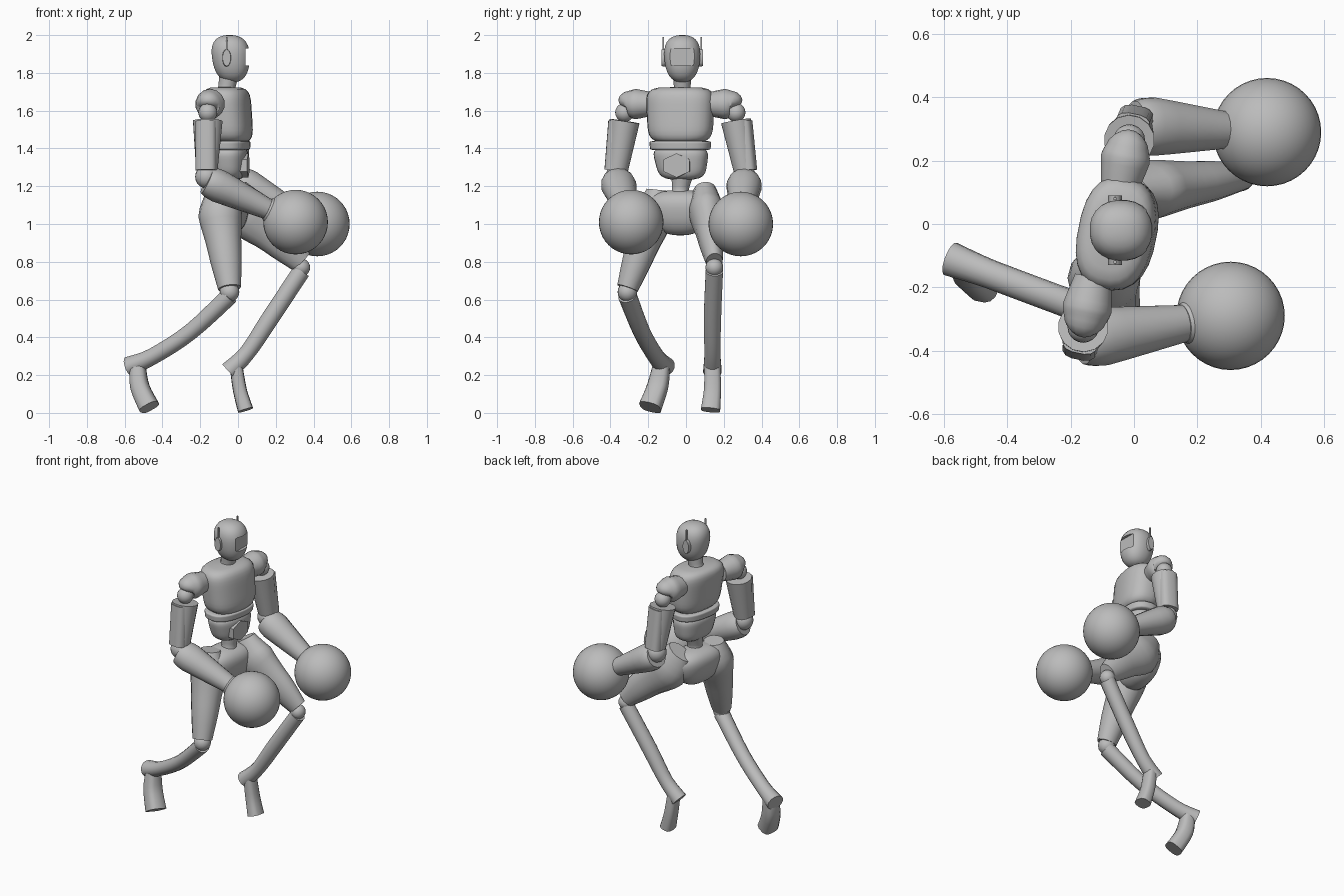
import bpy, bmesh, math
from mathutils import Vector, Matrix

default_cube = bpy.data.objects.get("Cube")
if default_cube:
    bpy.data.objects.remove(default_cube)

grey = bpy.data.materials.new("plain grey")
grey.use_nodes = True
grey.diffuse_color = (0.5, 0.5, 0.5, 1)
grey.node_tree.nodes["Principled BSDF"].inputs["Base Color"].default_value = grey.diffuse_color

UP = Vector((0, 0, 1))
ACROSS = Vector((0, 1, 0))
AHEAD = Vector((1, 0, 0))
# The torso is turned slightly away from straight ahead
TORSO_LEFT = Matrix.Rotation(-0.2, 3, "Z") @ ACROSS


def finish(name, bm, smooth=True):
    bmesh.ops.recalc_face_normals(bm, faces=bm.faces)
    mesh = bpy.data.meshes.new(name)
    bm.to_mesh(mesh)
    bm.free()
    mesh.materials.append(grey)
    part = bpy.data.objects.new(name, mesh)
    bpy.context.collection.objects.link(part)
    part.select_set(smooth)
    return part


def skin(name, rings, side, sides, squareness):
    """Skin a list of rings, each given as centre, axis, half width and half depth."""
    bm = bmesh.new()
    loops = []
    for centre, axis, width, depth in rings:
        u = (side - axis * side.dot(axis)).normalized()
        v = axis.cross(u)
        loop = []
        for k in range(sides):
            angle = math.tau * (k + 0.5) / sides
            c, s = math.cos(angle), math.sin(angle)
            c = math.copysign(abs(c) ** squareness, c)
            s = math.copysign(abs(s) ** squareness, s)
            loop.append(bm.verts.new(centre + u * c * width + v * s * depth))
        loops.append(loop)
    for low, high in zip(loops, loops[1:]):
        for k in range(sides):
            bm.faces.new((low[k - 1], low[k], high[k], high[k - 1]))
    bm.faces.new(loops[0])
    bm.faces.new(loops[-1])
    return finish(name, bm)


def limb(name, points, radii, depth=1, side=ACROSS, sides=14, squareness=1, steps=4):
    """Tube along a smooth path through the points, with radii that blend between them."""
    points = [Vector(p) for p in points]
    path = []
    for i in range(len(points) - 1):
        start, end = points[i], points[i + 1]
        before = points[i - 1] if i else start
        after = points[min(i + 2, len(points) - 1)]
        lean_in, lean_out = (end - before) / 2, (after - start) / 2
        for step in range(steps + (i == len(points) - 2)):
            t = step / steps
            blend = t * t * (3 - 2 * t)
            centre = start.lerp(end, blend) + lean_in * t * (1 - t) ** 2 - lean_out * t * t * (1 - t)
            path.append((centre, radii[i] + (radii[i + 1] - radii[i]) * (blend + t) / 2))
    rings = []
    for i, (centre, radius) in enumerate(path):
        axis = path[min(i + 1, len(path) - 1)][0] - path[max(i - 1, 0)][0]
        rings.append((centre, axis.normalized(), radius, radius * depth))
    return skin(name, rings, side, sides, squareness)


def body(name, low, high, low_width, high_width, depth, edge, side=TORSO_LEFT, squareness=0.8):
    """Upright barrel whose ends round off; a higher edge value gives tighter corners."""
    low, high = Vector(low), Vector(high)
    rings = []
    for i in range(17):
        t = (1 - math.cos(math.pi * i / 16)) / 2
        taper = max(0.1, (1 - abs(2 * t - 1) ** edge) ** (1 / edge))
        width = taper * (low_width + (high_width - low_width) * t)
        rings.append((low.lerp(high, t), UP, width, width * depth))
    return skin(name, rings, side, 24, squareness)


def ball(name, centre, radius, segments=20):
    bm = bmesh.new()
    place = Matrix.Translation(centre)
    bmesh.ops.create_uvsphere(bm, u_segments=segments, v_segments=segments // 2, radius=radius, matrix=place)
    return finish(name, bm)


def box(name, centre, size, smooth=True):
    bm = bmesh.new()
    place = Matrix.Translation(centre) @ Matrix.Diagonal((*size, 1))
    bmesh.ops.create_cube(bm, size=1, matrix=place)
    return finish(name, bm, smooth)


bpy.ops.object.select_all(action="DESELECT")

# Head with a recessed visor
head = body("head", (-.03, -.02, 1.75), (-.045, -.02, 2), .085, .105, 1.05, 2.5, ACROSS, .9)
cutter = box("visor_cutter", (.085, -.02, 1.885), (.09, .16, .09), False)
cutter.hide_render = cutter.hide_viewport = True
recess = head.modifiers.new("visor recess", "BOOLEAN")
recess.object = cutter

# Ear pods with antennas
for label, sign in (("left", 1), ("right", -1)):
    ear = Vector((-.06, sign * .1 - .02, 1.88))
    inward = ACROSS * sign * .02
    limb(label + "_ear", (ear - inward, ear + inward / 2), (.024, .022), 2, AHEAD, steps=1)
    box(label + "_antenna", ear + UP * .06, (.008, .008, .1))

# Neck and torso
limb("neck", ((-.07, -.02, 1.66), (-.06, -.02, 1.72), (-.05, -.02, 1.78)), (.06, .045, .05))
body("chest", (-.035, -.03, 1.43), (-.065, -.03, 1.725), .17, .185, .66, 5)
body("belly_band", (-.045, -.03, 1.39), (-.045, -.03, 1.44), .16, .165, .64, 8)
body("belly", (-.04, -.02, 1.235), (-.045, -.03, 1.41), .12, .155, .64, 4)
limb("belly_panel", ((0, -.045, 1.31), (.055, -.05, 1.31)), (.08, .08), .8, sides=6, steps=1)
limb("waist", ((-.045, -.03, 1.1), (-.045, -.03, 1.18), (-.045, -.02, 1.26)), (.08, .045, .06))
body("pelvis", (-.055, -.03, .94), (-.06, -.03, 1.18), .14, .21, .6, 2.5)

# Thighs, knees and shins
right_knee = Vector((-.045, -.31, .64))
left_knee = Vector((.335, .15, .77))
limb("right_thigh", ((-.1, -.15, 1.18), (-.095, -.17, 1.05), (-.07, -.24, .86), right_knee + UP * .02),
     (.06, .11, .085, .058), 1.05)
limb("left_thigh", ((-.03, .1, 1.18), (.05, .11, 1.06), (.2, .13, .93), left_knee + UP * .03),
     (.06, .095, .07, .045), 1.4)
ball("right_knee", right_knee, .052)
ball("left_knee", left_knee, .047)
limb("right_shin", (right_knee - UP * .02, (-.25, -.235, .43), (-.45, -.16, .3), (-.58, -.11, .245)),
     (.05, .046, .046, .055), .95)
limb("left_shin", (left_knee - UP * .02, (.17, .14, .5), (.05, .14, .32), (-.05, .14, .22)),
     (.047, .047, .043, .05))

# Feet hanging toes down
limb("right_foot", ((-.53, -.13, .25), (-.52, -.15, .14), (-.47, -.19, .03)),
     (.045, .055, .06), .9, TORSO_LEFT, squareness=.7)
limb("left_foot", ((-.01, .14, .25), (.01, .14, .12), (.04, .13, .015)),
     (.042, .046, .052), .8, squareness=.7)

# Arms: shoulder, joint, sleeve, elbow, forearm and round glove
arms = (
    ("right", -1, (-.16, -.325, 1.59), (-.165, -.365, 1.25), (.305, -.29, 1.01)),
    ("left", 1, (-.015, .265, 1.59), (0, .31, 1.25), (.42, .29, 1)),
)
for label, sign, *joints in arms:
    shoulder, elbow, glove = (Vector(j) for j in joints)
    outward = TORSO_LEFT * sign
    cap = shoulder + UP * .045
    limb(label + "_shoulder", (cap - outward * .16, cap - outward * .06, cap - outward * .015, shoulder + UP * .03),
         (.06, .08, .065, .03), side=AHEAD)
    ball(label + "_shoulder_joint", shoulder, .05)

    # Sleeve with a separate outer plate
    top, bottom = shoulder - UP * .045, elbow + UP * .035
    limb(label + "_sleeve", (top, bottom), (.08, .058), side=TORSO_LEFT)
    limb(label + "_sleeve_plate", (top + outward * .045, bottom + outward * .025), (.04, .04), 1.4,
         TORSO_LEFT, squareness=.7)
    ball(label + "_elbow", elbow, .062)

    # Forearm flares after the elbow, then narrows to the cuff
    start = elbow - UP * .02
    wrist = start.lerp(glove, .68)
    limb(label + "_forearm", (start, start.lerp(wrist, .2), wrist), (.08, .094, .06), .93)
    limb(label + "_cuff", (wrist, wrist.lerp(glove, .2), wrist.lerp(glove, .5)), (.06, .075, .12), sides=24)
    ball(label + "_glove", glove, .171, 40)

# Smooth shading that keeps hard edges
bpy.context.view_layer.objects.active = head
bpy.ops.object.shade_smooth_by_angle(angle=math.radians(40))
